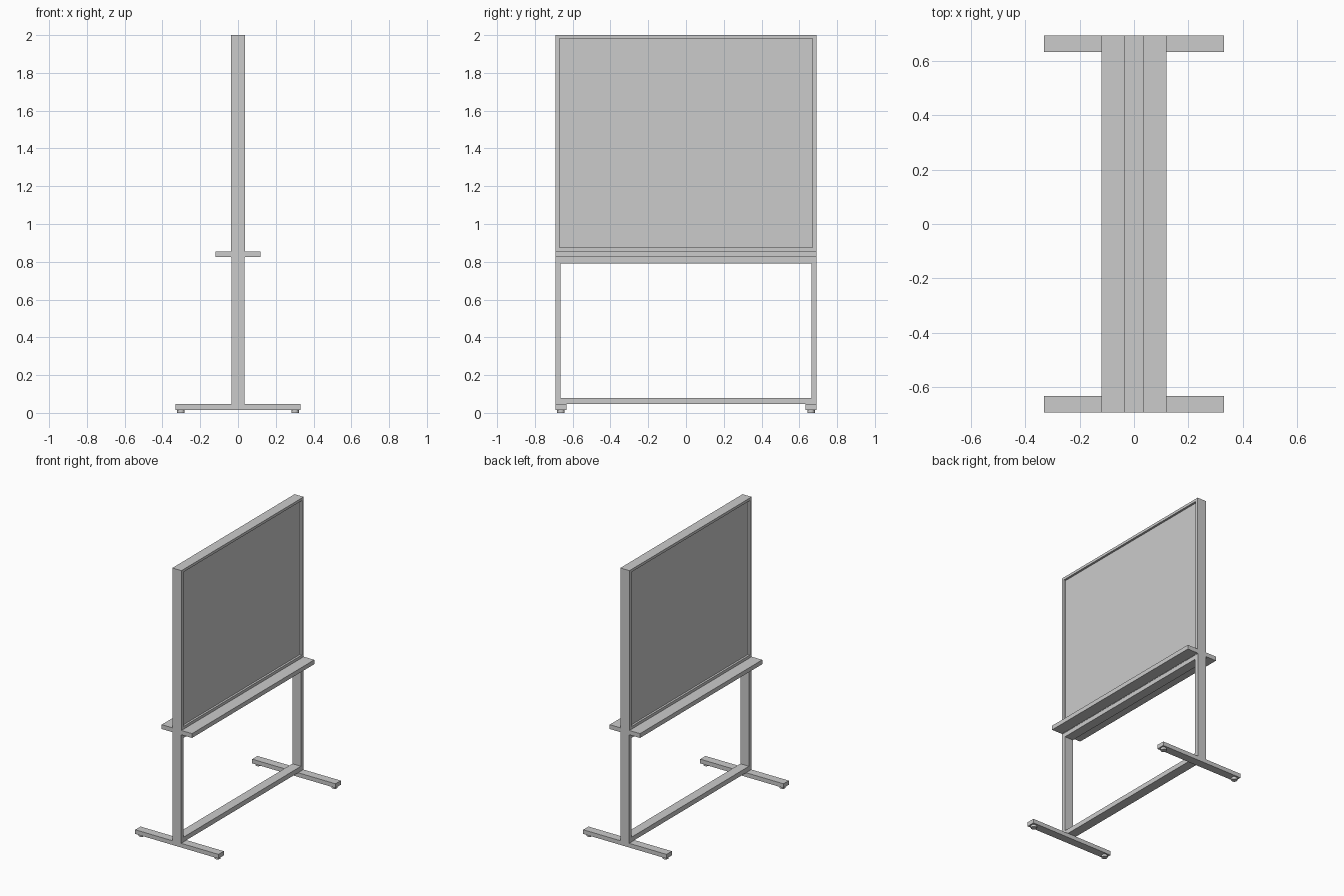
import bpy
import bmesh
from mathutils import Matrix, Vector

cube = bpy.data.objects.get("Cube")
if cube:
    bpy.data.objects.remove(cube, do_unlink=True)

grey = bpy.data.materials.new("light_grey")
grey.use_nodes = True
colour = (0.6, 0.6, 0.6, 1)
grey.diffuse_color = colour
grey.node_tree.nodes["Principled BSDF"].inputs["Base Color"].default_value = colour


def finish(name, bm):
    mesh = bpy.data.meshes.new(name)
    bm.to_mesh(mesh)
    bm.free()
    mesh.materials.append(grey)
    obj = bpy.data.objects.new(name, mesh)
    bpy.context.collection.objects.link(obj)
    return obj


def box(name, low, high):
    low, high = Vector(low), Vector(high)
    bm = bmesh.new()
    place = Matrix.Translation((low + high) / 2) @ Matrix.Diagonal((*(high - low), 1))
    bmesh.ops.create_cube(bm, size=1, matrix=place)
    return finish(name, bm)


def frame(name, half_depth, outer, inner):
    """Rectangular frame in the y-z plane; outer and inner are (half width, bottom, top)."""
    bm = bmesh.new()
    loops = []
    for x, (w, z0, z1) in ((-half_depth, outer), (-half_depth, inner),
                           (half_depth, inner), (half_depth, outer)):
        loops.append([bm.verts.new((x, y, z))
                      for y, z in ((-w, z0), (w, z0), (w, z1), (-w, z1))])
    for k in range(4):
        a, b = loops[k], loops[(k + 1) % 4]
        for i in range(4):
            j = (i + 1) % 4
            bm.faces.new((a[i], a[j], b[j], b[i]))
    bmesh.ops.recalc_face_normals(bm, faces=bm.faces)
    return finish(name, bm)


# Upper frame with the recessed panel, and the open lower frame
frame("board_frame", 0.036, (0.692, 0.822, 2.0), (0.671, 0.875, 1.981))
box("board_panel", (-0.021, -0.671, 0.875), (0.021, 0.671, 1.981))
frame("stand_frame", 0.034, (0.692, 0.046, 0.822), (0.664, 0.08, 0.791))

# Trays on both faces of the board
for side, label in ((1, "left"), (-1, "right")):
    xs = sorted((side * 0.036, side * 0.12))
    box(label + "_tray", (xs[0], -0.692, 0.824), (xs[1], 0.692, 0.855))

# Feet across each end, with round levelling pads
for end, label in ((-1, "front"), (1, "back")):
    ys = sorted((end * 0.632, end * 0.692))
    box(label + "_foot", (-0.33, ys[0], 0.016), (0.33, ys[1], 0.046))
    for side, hand in ((1, "left"), (-1, "right")):
        bm = bmesh.new()
        bmesh.ops.create_cone(bm, cap_ends=True, segments=24, radius1=0.02, radius2=0.02,
                              depth=0.016,
                              matrix=Matrix.Translation((side * 0.302, end * 0.662, 0.008)))
        for f in bm.faces:
            f.smooth = abs(f.normal.z) < 0.5
        for e in bm.edges:
            e.smooth = all(f.smooth for f in e.link_faces)
        finish(label + "_" + hand + "_pad", bm)
